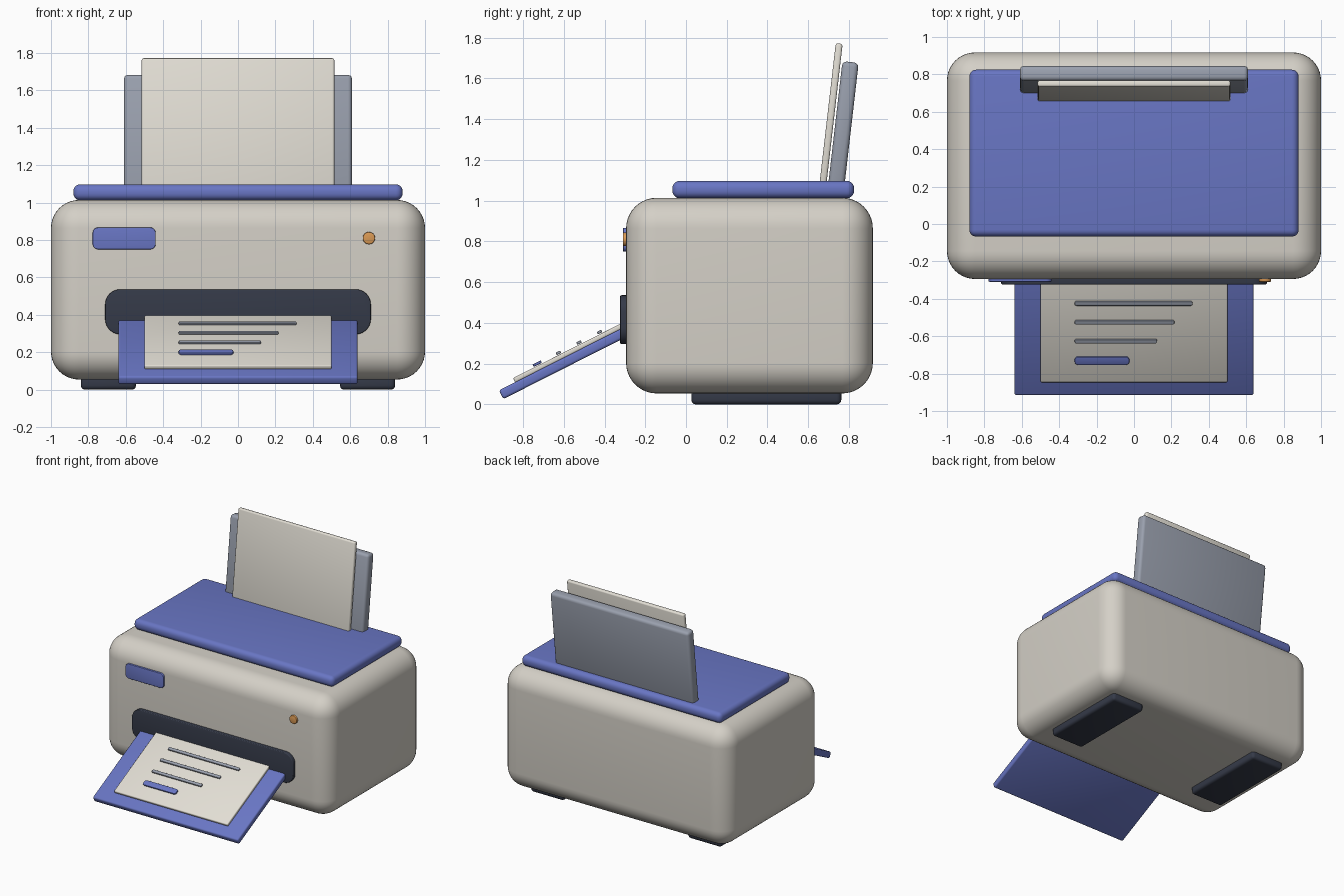
import bpy, bmesh
from math import radians, sin, cos
from mathutils import Vector

if "Cube" in bpy.data.objects:
    bpy.data.objects.remove(bpy.data.objects["Cube"])


def material(name, rgb):
    m = bpy.data.materials.new(name)
    m.diffuse_color = (*rgb, 1)
    m.use_nodes = True
    m.node_tree.nodes["Principled BSDF"].inputs["Base Color"].default_value = m.diffuse_color
    return m


CREAM = material("cream", (0.66, 0.63, 0.57))
BLUE = material("blue", (0.14, 0.18, 0.55))
DARK = material("dark", (0.035, 0.042, 0.065))
SLATE = material("slate", (0.32, 0.35, 0.42))
PAPER = material("paper", (0.76, 0.73, 0.66))
ORANGE = material("orange", (0.70, 0.32, 0.09))


def finish(ob, mat, bevel, segments):
    ob.data.materials.append(mat)
    mod = ob.modifiers.new("round", 'BEVEL')
    mod.width, mod.segments, mod.limit_method = bevel, segments, 'ANGLE'
    bpy.context.view_layer.objects.active = ob
    bpy.ops.object.modifier_apply(modifier=mod.name)
    bpy.ops.object.select_all(action='DESELECT')
    ob.select_set(True)
    bpy.ops.object.shade_smooth_by_angle(angle=radians(35))
    return ob


def box(name, size, loc, mat, bevel, segments=3, tilt=0, corner=0, axis=1):
    """Rounded box; corner rounds the edges running along the given axis first."""
    bm = bmesh.new()
    bmesh.ops.create_cube(bm, size=1)
    bmesh.ops.scale(bm, vec=Vector(size), verts=bm.verts)
    if corner:
        edges = [e for e in bm.edges
                 if abs((e.verts[0].co - e.verts[1].co).normalized()[axis]) > 0.9]
        bmesh.ops.bevel(bm, geom=edges, offset=corner, segments=8, profile=0.5,
                        affect='EDGES')
    me = bpy.data.meshes.new(name)
    bm.to_mesh(me)
    bm.free()
    ob = bpy.data.objects.new(name, me)
    bpy.context.collection.objects.link(ob)
    ob.location = loc
    ob.rotation_euler.x = tilt
    return finish(ob, mat, bevel, segments)


def span(name, x, y, z, mat, bevel, **kw):
    """Box given by its extents."""
    ext = (x, y, z)
    return box(name, [b - a for a, b in ext], [(a + b) / 2 for a, b in ext],
               mat, bevel, **kw)


# Body, lid and feet
span("body", (-1, 1), (-0.294, 0.917), (0.054, 1.014), CREAM, 0.15, segments=10)
span("lid", (-0.88, 0.88), (-0.067, 0.825), (1.012, 1.097), BLUE, 0.036, segments=5)
for side, s in (("left", -1), ("right", 1)):
    span(side + "_foot", sorted((s * 0.545, s * 0.84)), (0.026, 0.762), (0, 0.08),
         DARK, 0.022)

# Front panel details
span("output_slot", (-0.71, 0.71), (-0.323, -0.25), (0.296, 0.536), DARK, 0.006,
     corner=0.08)
span("display", (-0.777, -0.44), (-0.309, -0.27), (0.75, 0.867), BLUE, 0.004,
     corner=0.03)
bpy.ops.mesh.primitive_cylinder_add(vertices=32, radius=0.033, depth=0.04,
                                    location=(0.70, -0.29, 0.81),
                                    rotation=(radians(90), 0, 0))
button = bpy.context.object
button.name = "power_button"
finish(button, ORANGE, 0.005, 2)

# Output tray and printed sheet, both sloping up into the slot
A = radians(26.8)
U, N = Vector((0, cos(A), sin(A))), Vector((0, -sin(A), cos(A)))


def sloped(name, width, length, thick, low_edge, mat, bevel):
    centre = Vector((0, *low_edge)) + U * length / 2 + N * thick / 2
    return box(name, (width, length, thick), centre, mat, bevel, tilt=A)


sloped("output_tray", 1.28, 0.70, 0.048, (-0.897, 0.026), BLUE, 0.012)
sloped("printed_sheet", 1.0, 0.63, 0.024, (-0.838, 0.108), PAPER, 0.007)

# Raised print marks on the sheet
SHEET_TOP = Vector((0, -0.838, 0.108)) + N * 0.024
MARKS = (("print_line_1", 0.313, -0.42, 0.024, DARK),
         ("print_line_2", 0.216, -0.521, 0.024, DARK),
         ("print_line_3", 0.123, -0.622, 0.024, DARK),
         ("print_block", -0.025, -0.726, 0.046, BLUE))
for name, x_end, y, width, mat in MARKS:
    pos = SHEET_TOP + U * ((y - SHEET_TOP.y) / cos(A)) + N * 0.01
    pos.x = (x_end - 0.317) / 2
    box(name, (x_end + 0.317, width, 0.013), pos, SLATE if mat is DARK else mat,
        0.003, tilt=A, corner=width * 0.4, axis=2)

# Paper support and blank sheet, leaning back out of the lid
B = radians(6.6)


def leaning(name, width, height, thick, top_edge, mat, bevel):
    up, back = Vector((0, sin(B), cos(B))), Vector((0, cos(B), -sin(B)))
    centre = Vector((0, *top_edge)) - up * height / 2 + back * thick / 2
    return box(name, (width, thick, height), centre, mat, bevel, tilt=-B)


leaning("paper_support", 1.22, 0.64, 0.08, (0.768, 1.685), SLATE, 0.022)
leaning("blank_sheet", 1.03, 0.73, 0.034, (0.735, 1.773), PAPER, 0.011)
